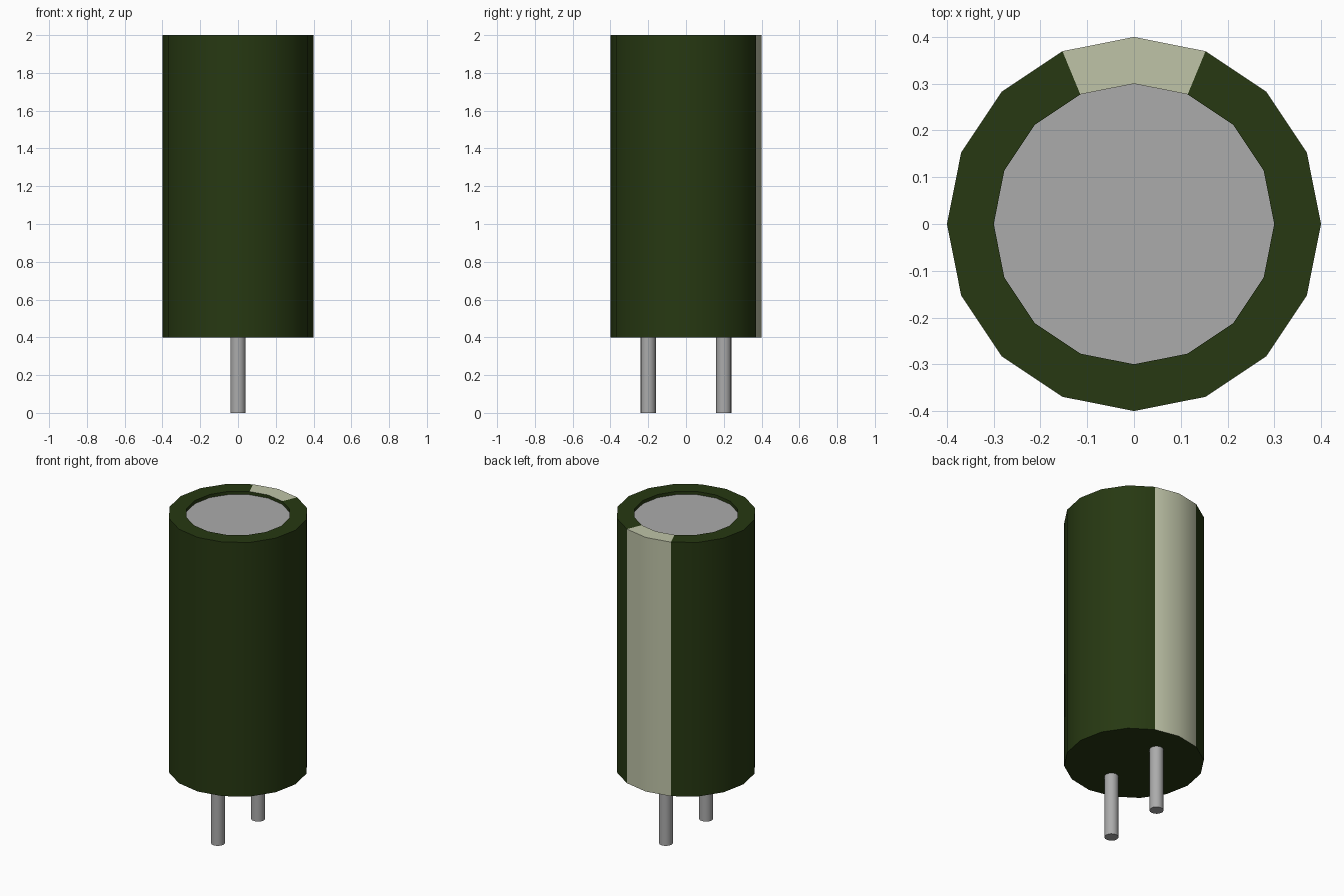
import bpy, bmesh, math
from mathutils import Vector

if "Cube" in bpy.data.objects:
    bpy.data.objects.remove(bpy.data.objects["Cube"], do_unlink=True)

SIDES = 16
R, R_IN = 0.4, 0.3
Z_LOW, Z_TOP, RECESS = 0.4, 2.0, 0.02


def material(name, rgb):
    m = bpy.data.materials.new(name)
    m.use_nodes = True
    m.diffuse_color = (*rgb, 1)
    m.node_tree.nodes["Principled BSDF"].inputs["Base Color"].default_value = (*rgb, 1)
    return m


green = material("dark green sleeve", (0.02, 0.04, 0.006))
cream = material("pale stripe", (0.52, 0.55, 0.39))
metal = material("grey metal", (0.41, 0.41, 0.41))


def finish(bm, name, mats):
    bmesh.ops.recalc_face_normals(bm, faces=bm.faces)
    mesh = bpy.data.meshes.new(name)
    bm.to_mesh(mesh)
    bm.free()
    for m in mats:
        mesh.materials.append(m)
    ob = bpy.data.objects.new(name, mesh)
    bpy.context.collection.objects.link(ob)
    bpy.ops.object.select_all(action="DESELECT")
    ob.select_set(True)
    bpy.context.view_layer.objects.active = ob
    bpy.ops.object.shade_smooth_by_angle(angle=math.radians(40))
    return ob


# Can body: rings stacked from the base up and over the rim into the recess
bm = bmesh.new()
rings = []
for r, z in ((R, Z_LOW), (R, Z_TOP), (R_IN, Z_TOP), (R_IN, Z_TOP - RECESS)):
    rings.append([bm.verts.new((r * math.cos(a), r * math.sin(a), z))
                  for a in (math.tau * i / SIDES for i in range(SIDES))])
for lower, upper in zip(rings, rings[1:]):
    for i in range(SIDES):
        j = (i + 1) % SIDES
        bm.faces.new((lower[i], lower[j], upper[j], upper[i]))
bm.faces.new(rings[0])
lid = bm.faces.new(rings[-1])
lid.material_index = 2

# Stripe: the two back segments of the wall and rim
for f in bm.faces:
    c = f.calc_center_median()
    on_shell = len(f.verts) == 4 and c.xy.length > R_IN + 0.01
    if on_shell and c.y > 0 and abs(c.x) < 0.1:
        f.material_index = 1
finish(bm, "capacitor_can", (green, cream, metal))

# Two wire leads
for name, y in (("front_lead", -0.2), ("back_lead", 0.2)):
    bm = bmesh.new()
    bmesh.ops.create_cone(bm, cap_ends=True, segments=SIDES, radius1=0.04,
                          radius2=0.04, depth=Z_LOW)
    bmesh.ops.translate(bm, verts=bm.verts, vec=Vector((0, y, Z_LOW / 2)))
    finish(bm, name, (metal,))
